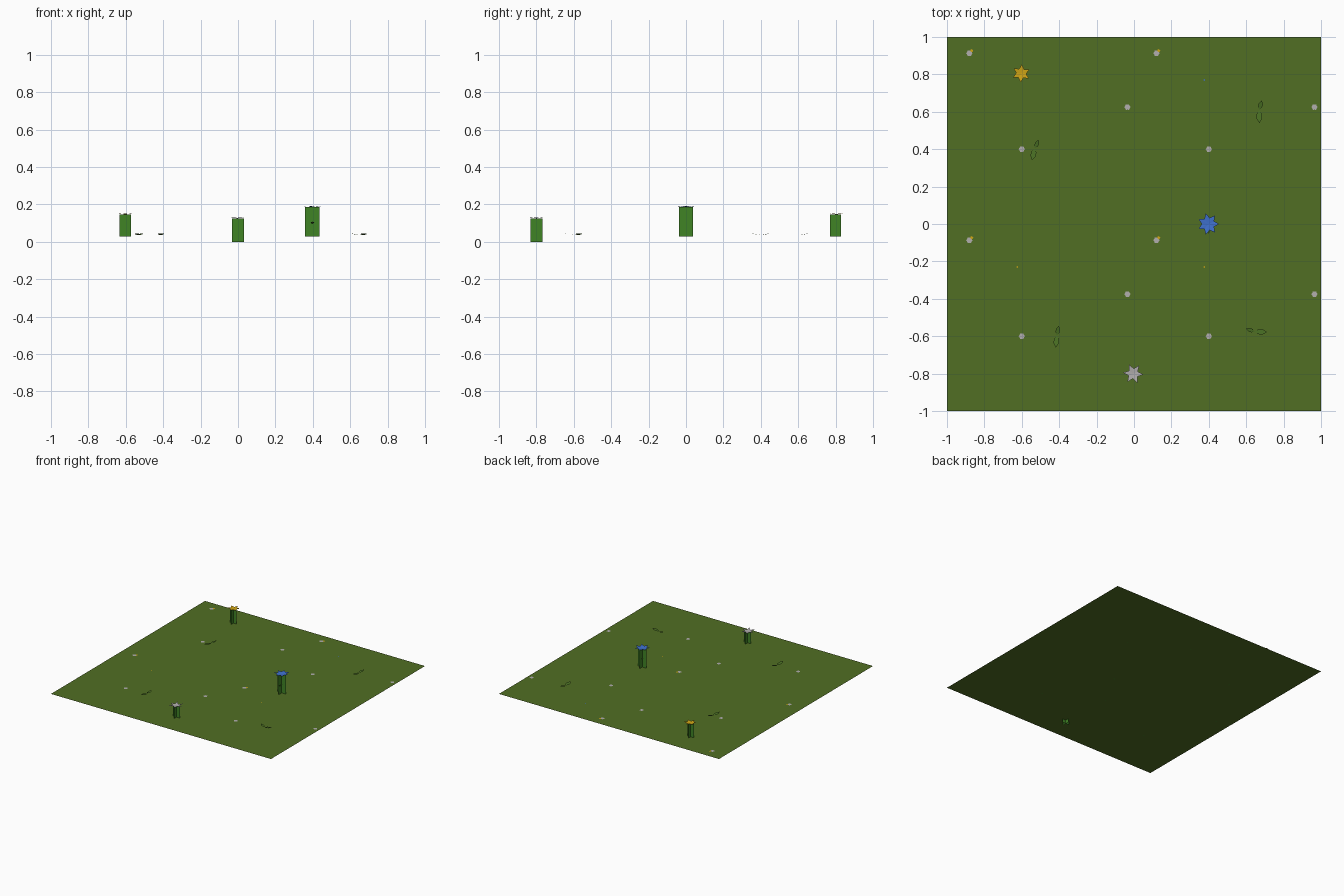
import bpy
import math
from mathutils import Vector

if "Cube" in bpy.data.objects:
    bpy.data.objects.remove(bpy.data.objects["Cube"])


def srgb(r, g, b):
    def lin(c):
        c /= 255
        return c / 12.92 if c <= 0.04045 else ((c + 0.055) / 1.055) ** 2.4
    return (lin(r), lin(g), lin(b), 1)


def material(name, *rgb):
    m = bpy.data.materials.new(name)
    m.diffuse_color = srgb(*rgb)
    m.use_nodes = True
    m.node_tree.nodes["Principled BSDF"].inputs["Base Color"].default_value = m.diffuse_color
    return m


GRASS = material("grass green", 81, 110, 35)
STEM = material("stem green", 64, 132, 37)
LEAF = material("leaf green", 74, 112, 36)
WHITE = material("petal white", 178, 175, 175)
YELLOW = material("petal yellow", 208, 166, 22)
BLUE = material("petal blue", 64, 114, 208)

GROUND_Z = 0.03


def add(name, verts, faces, mat):
    me = bpy.data.meshes.new(name)
    me.from_pydata(verts, [], faces)
    me.materials.append(mat)
    ob = bpy.data.objects.new(name, me)
    bpy.context.collection.objects.link(ob)
    return ob


def cross_stem(name, x, y, half, z0, z1):
    # two upright cards crossing at right angles
    verts, faces = [], []
    for dx, dy in ((half, 0), (0, half)):
        n = len(verts)
        verts += [(x - dx, y - dy, z0), (x + dx, y + dy, z0),
                  (x + dx, y + dy, z1), (x - dx, y - dy, z1)]
        faces.append((n, n + 1, n + 2, n + 3))
    add(name, verts, faces, STEM)


def star_head(name, x, y, z, outer, inner, points, turn, mat, lift=0.005):
    # shallow star-shaped bloom, tips lifted a little
    verts, faces = [(x, y, z)], []
    n = points * 2
    for i in range(n):
        a = turn + math.tau * i / n
        r = inner if i % 2 else outer
        verts.append((x + r * math.cos(a), y + r * math.sin(a),
                      z + (lift * 0.4 if i % 2 else lift)))
        faces.append((0, i + 1, (i + 1) % n + 1))
    add(name, verts, faces, mat)


def leaf_pair(name, joint, tips, z):
    # two pointed lobes rising from a shared joint
    verts, faces = [], []
    profile = ((0, 0), (0.3, 0.2), (0.65, 0.22), (1, 0), (0.65, -0.22), (0.3, -0.2))
    for tip in tips:
        d = Vector(tip) - Vector(joint)
        side = Vector((-d.y, d.x))
        start = len(verts)
        for t, w in profile:
            p = Vector(joint) + d * t + side * w
            verts.append((p.x, p.y, z + 0.01 * t))
        faces.append(tuple(range(start, start + len(profile))))
    add(name, verts, faces, LEAF)


# flat lawn
add("lawn", [(-1, -1, GROUND_Z), (1, -1, GROUND_Z), (1, 1, GROUND_Z), (-1, 1, GROUND_Z)],
    [(0, 1, 2, 3)], GRASS)

# three tall flowers
cross_stem("white_stem", 0, -0.8, 0.032, 0, 0.126)
star_head("white_bloom", -0.004, -0.8, 0.126, 0.055, 0.027, 6, 0.95, WHITE)
cross_stem("blue_stem", 0.397, 0, 0.038, GROUND_Z, 0.186)
star_head("blue_bloom", 0.397, 0, 0.187, 0.058, 0.034, 7, 0.0, BLUE)
cross_stem("yellow_stem", -0.603, 0.8, 0.03, GROUND_Z, 0.147)
star_head("yellow_bloom", -0.603, 0.805, 0.147, 0.048, 0.027, 6, 0.45, YELLOW)

# leaf on the blue stem, and sprouts on the lawn
leaf_pair("stem_leaf", (0.397, -0.01), [(0.4, -0.05), (0.395, 0.035)], 0.098)
leaf_pair("sprout_left", (-0.53, 0.405), [(-0.545, 0.34), (-0.51, 0.45)], 0.036)
leaf_pair("sprout_right", (0.67, 0.61), [(0.67, 0.54), (0.683, 0.66)], 0.036)
leaf_pair("sprout_front_left", (-0.413, -0.595), [(-0.418, -0.66), (-0.402, -0.545)], 0.036)
leaf_pair("sprout_front_right", (0.645, -0.575), [(0.60, -0.56), (0.71, -0.578)], 0.036)

# tiny daisies repeated on a one-unit grid
for i, (x, y, bud) in enumerate(((0.12, -0.087, True), (-0.035, -0.375, False), (0.4, -0.6, False))):
    for j in range(4):
        px, py = x + j % 2, y + j // 2
        if px > 1:
            px -= 2
        if i == 1 and px < 0.9 and px > 0.1:
            continue
        if i == 2 and px > 1:
            continue
        star_head(f"daisy_{i}_{j}", px, py, GROUND_Z + 0.001, 0.017, 0.014, 6, 0, WHITE, 0)
        star_head(f"daisy_base_{i}_{j}", px, py, GROUND_Z - 0.001, 0.007, 0.005, 4, 0, STEM, 0)
        if bud:
            star_head(f"daisy_bud_{i}_{j}", px + 0.012, py + 0.014, GROUND_Z + 0.0015,
                      0.009, 0.007, 4, 0, YELLOW, 0)

# pin-sized buds
for k, (x, y, mat) in enumerate(((0.375, 0.77, BLUE), (0.375, -0.23, YELLOW), (-0.625, -0.23, YELLOW))):
    star_head(f"tiny_bud_{k}", x, y, GROUND_Z + 0.001, 0.005, 0.004, 4, 0, mat, 0)
